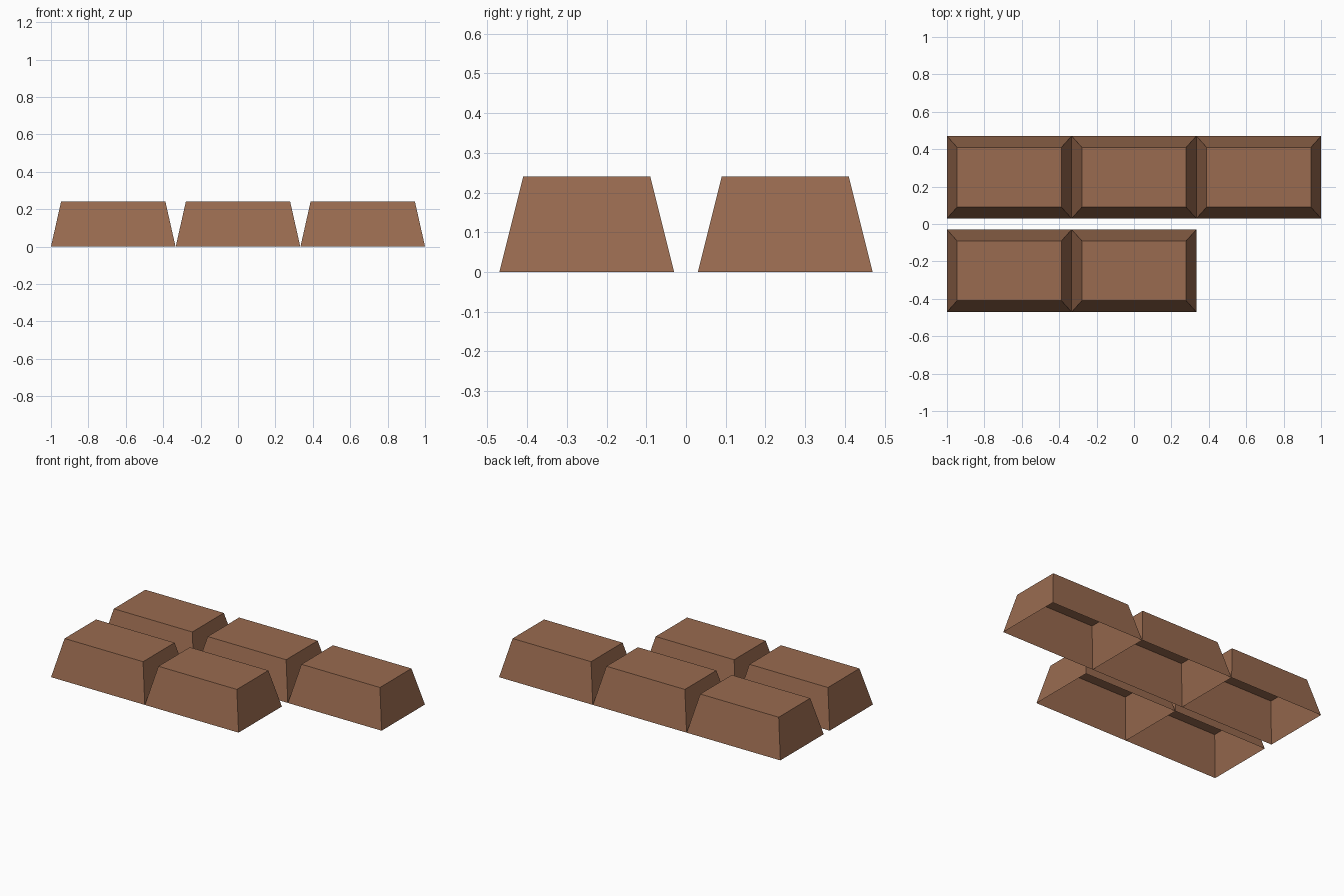
import bpy
import bmesh

if "Cube" in bpy.data.objects:
    bpy.data.objects.remove(bpy.data.objects["Cube"])

# Milk chocolate colour
chocolate = bpy.data.materials.new("milk_chocolate")
chocolate.diffuse_color = (0.32, 0.146, 0.079, 1.0)
chocolate.use_nodes = True
chocolate.node_tree.nodes["Principled BSDF"].inputs["Base Color"].default_value = chocolate.diffuse_color

HEIGHT = 0.24
BASE = (0.333, 0.22)   # half sizes at the bottom
TOP = (0.279, 0.16)    # half sizes at the top


def chocolate_piece(name, x, y):
    """Tapered hollow block, open underneath."""
    bm = bmesh.new()
    bmesh.ops.create_cube(bm, size=2)
    for v in bm.verts:
        half = TOP if v.co.z > 0 else BASE
        v.co.x *= half[0]
        v.co.y *= half[1]
        v.co.z = HEIGHT if v.co.z > 0 else 0.0
    bm.normal_update()
    bottom = [f for f in bm.faces if f.normal.z < -0.9]
    bmesh.ops.delete(bm, geom=bottom, context='FACES_ONLY')
    mesh = bpy.data.meshes.new(name)
    bm.to_mesh(mesh)
    bm.free()
    mesh.materials.append(chocolate)
    obj = bpy.data.objects.new(name, mesh)
    obj.location = (x, y, 0)
    bpy.context.collection.objects.link(obj)


# Back row of three, front row of two (right corner piece missing)
for row, y, count in (("back", 0.25, 3), ("front", -0.25, 2)):
    for i in range(count):
        chocolate_piece(f"{row}_piece_{i + 1}", (i - 1) * 0.667, y)
